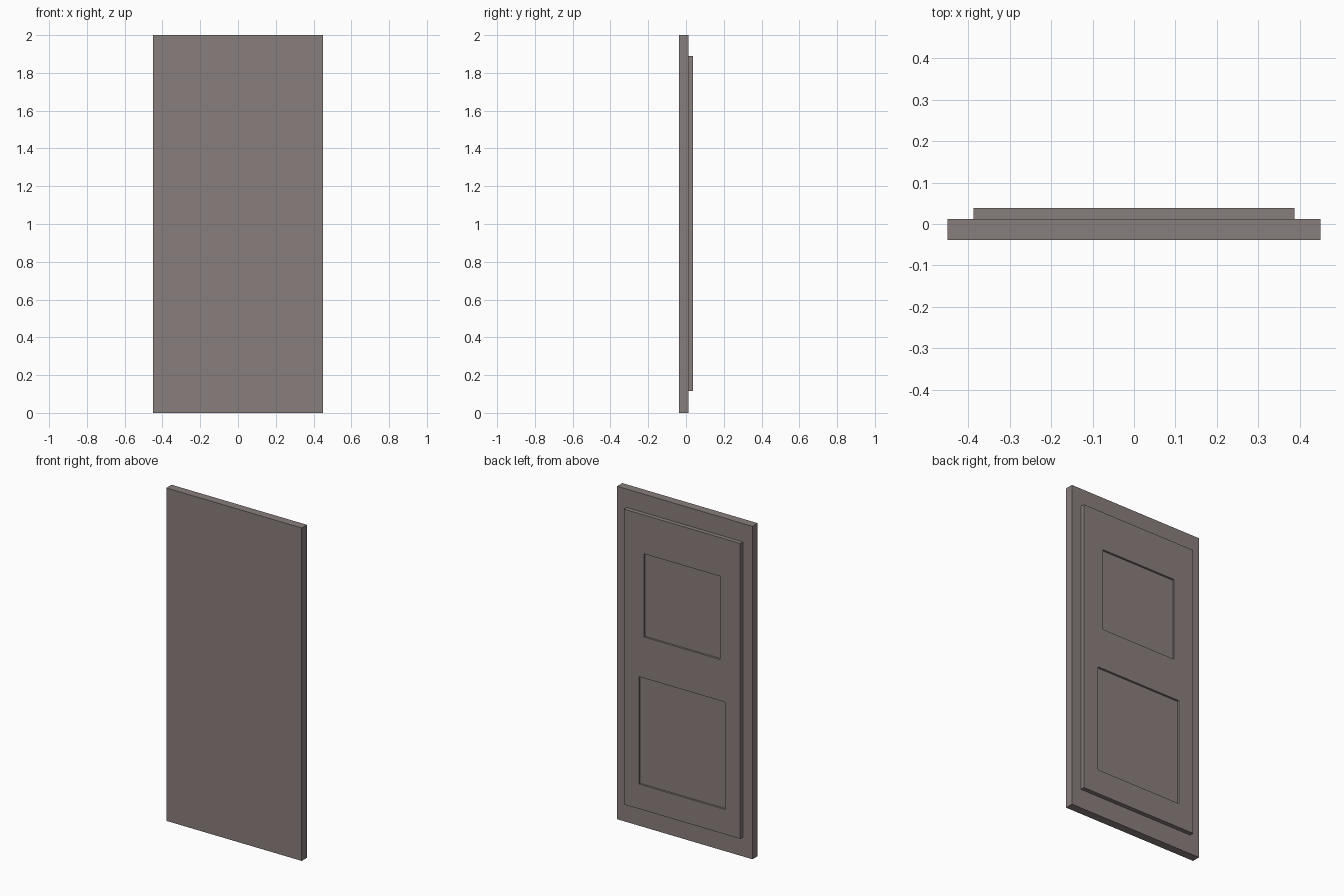
import bpy

if "Cube" in bpy.data.objects:
    bpy.data.objects.remove(bpy.data.objects["Cube"])

BACK = 0.038      # rear surface of the raised field
SLAB_BACK = 0.012
RECESS = 0.012

mat = bpy.data.materials.new("door_paint")
mat.diffuse_color = (0.25, 0.21, 0.205, 1)
mat.use_nodes = True
mat.node_tree.nodes["Principled BSDF"].inputs["Base Color"].default_value = mat.diffuse_color


def box(name, half_x, y0, y1, z0, z1):
    bpy.ops.mesh.primitive_cube_add(size=1)
    ob = bpy.context.object
    ob.name = name
    ob.location = (0, (y0 + y1) / 2, (z0 + z1) / 2)
    ob.scale = (2 * half_x, y1 - y0, z1 - z0)
    bpy.ops.object.transform_apply(location=True, rotation=False, scale=True)
    ob.data.materials.append(mat)
    return ob


def combine(target, other, operation):
    mod = target.modifiers.new(operation.lower(), 'BOOLEAN')
    mod.operation = operation
    mod.solver = 'EXACT'
    mod.object = other
    bpy.context.view_layer.objects.active = target
    bpy.ops.object.modifier_apply(modifier=mod.name)
    bpy.data.objects.remove(other, do_unlink=True)


# Main slab with the raised field on its rear side
door = box("door", 0.45, -0.038, SLAB_BACK, 0, 2)
combine(door, box("raised_field", 0.387, 0, BACK, 0.116, 1.89), 'UNION')

# Two recessed panels: half width, bottom, top
for half_x, z0, z1 in [(0.253, 1.157, 1.657), (0.286, 0.265, 0.91)]:
    cutter = box("recess_cutter", half_x, BACK - RECESS, BACK + 0.05, z0, z1)
    combine(door, cutter, 'DIFFERENCE')

# Smooth shading with crisp edges
bpy.ops.object.select_all(action='DESELECT')
door.select_set(True)
bpy.context.view_layer.objects.active = door
bpy.ops.object.shade_smooth_by_angle()
